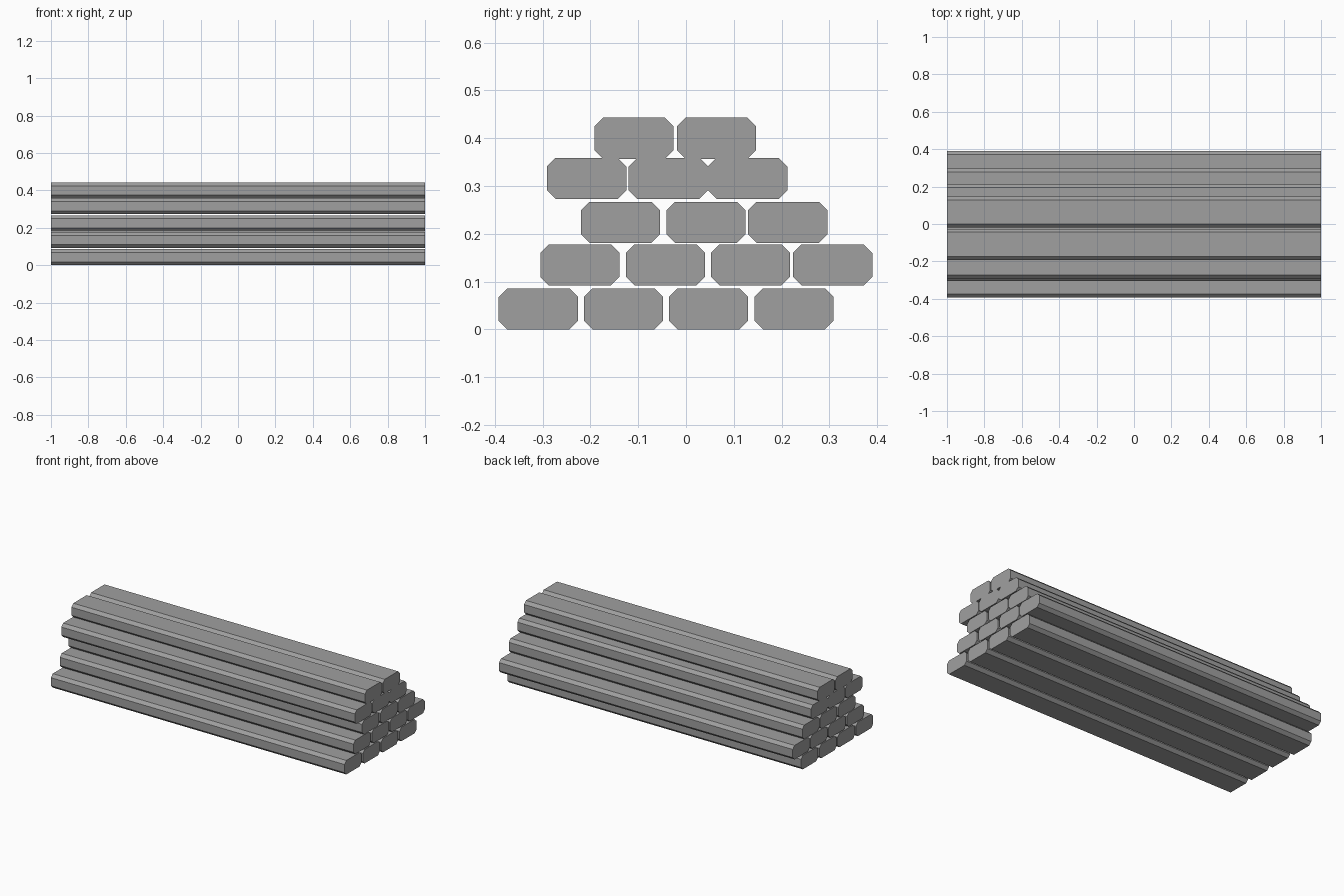
import bpy

cube = bpy.data.objects.get("Cube")
if cube:
    bpy.data.objects.remove(cube, do_unlink=True)

LENGTH, WIDTH, HEIGHT, CHAMFER = 2.0, 0.166, 0.086, 0.018

grey = bpy.data.materials.new("plain grey")
grey.use_nodes = True
colour = (0.35, 0.35, 0.35, 1)
grey.diffuse_color = colour
grey.node_tree.nodes["Principled BSDF"].inputs["Base Color"].default_value = colour


def beam_mesh():
    """Beam along x with a chamfered rectangular section."""
    w, h, c = WIDTH / 2, HEIGHT / 2, CHAMFER
    section = [(w, h - c), (w - c, h), (c - w, h), (-w, h - c),
               (-w, c - h), (c - w, -h), (w - c, -h), (w, c - h)]
    n = len(section)
    verts = [(x, y, z) for x in (-LENGTH / 2, LENGTH / 2) for y, z in section]
    faces = [tuple(reversed(range(n))), tuple(range(n, 2 * n))]
    faces += [(i, (i + 1) % n, (i + 1) % n + n, i + n) for i in range(n)]
    mesh = bpy.data.meshes.new("beam")
    mesh.from_pydata(verts, [], faces)
    mesh.materials.append(grey)
    mesh.update()
    return mesh


# Stacked layers: height of the underside, then the centre of each beam
layers = [
    (0.0, (-0.309, -0.131, 0.047, 0.226)),
    (0.092, (-0.222, -0.043, 0.135, 0.307)),
    (0.181, (-0.137, 0.042, 0.213)),
    (0.273, (-0.208, -0.037, 0.129)),
    (0.357, (-0.109, 0.064)),
]

beam = beam_mesh()
for row, (bottom, centres) in enumerate(layers, 1):
    for column, y in enumerate(centres, 1):
        obj = bpy.data.objects.new(f"beam_layer_{row}_{column}", beam)
        obj.location = (0, y, bottom + HEIGHT / 2)
        bpy.context.collection.objects.link(obj)
